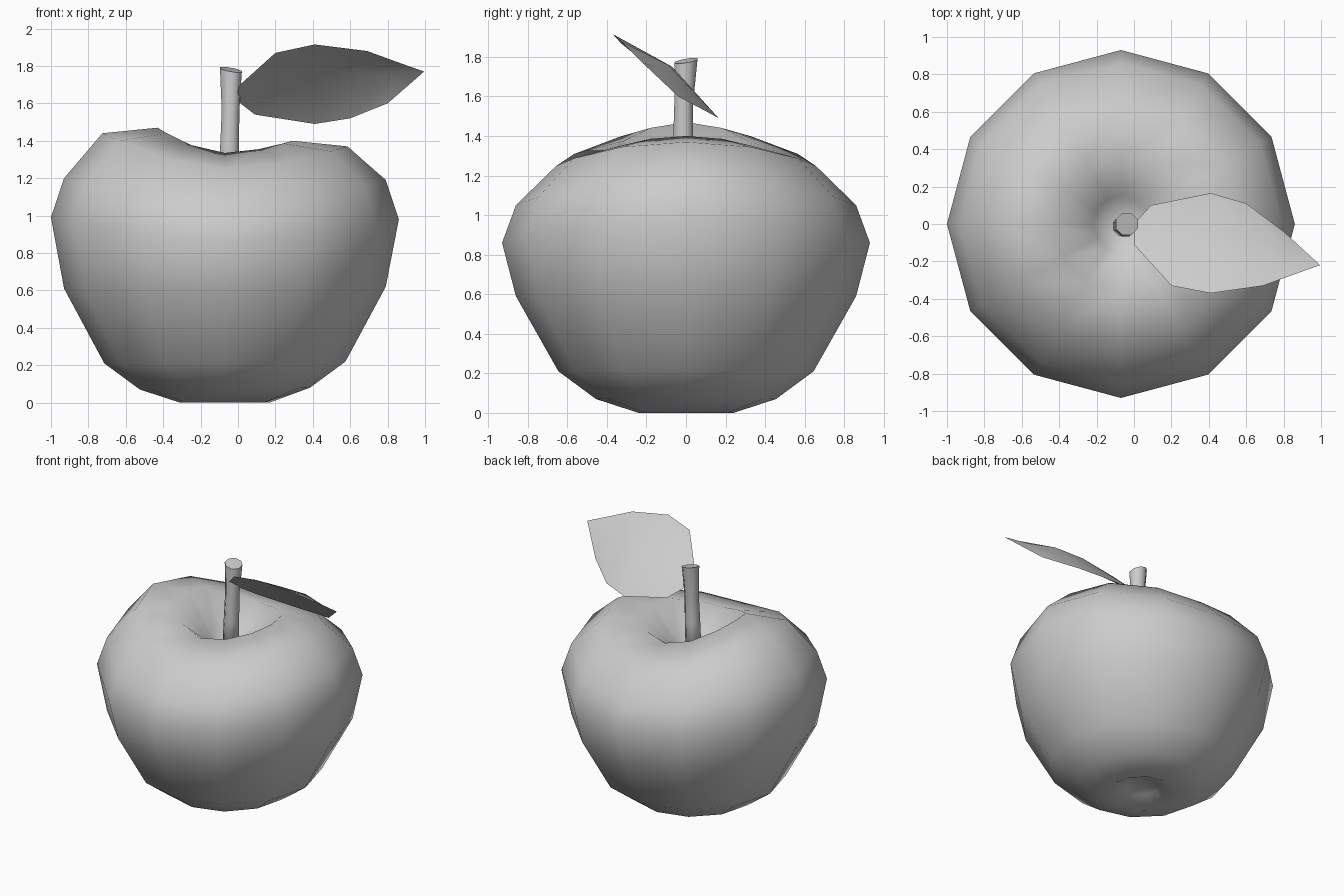
import bpy
import math

if "Cube" in bpy.data.objects:
    bpy.data.objects.remove(bpy.data.objects["Cube"])


def make_object(name, verts, faces):
    mesh = bpy.data.meshes.new(name)
    mesh.from_pydata(verts, [], faces)
    mesh.update()
    for p in mesh.polygons:
        p.use_smooth = True
    obj = bpy.data.objects.new(name, mesh)
    bpy.context.collection.objects.link(obj)
    return obj


def bridge(rows, n):
    """Quads between stacked closed rings of n points."""
    return [(r * n + i, r * n + (i + 1) % n,
             (r + 1) * n + (i + 1) % n, (r + 1) * n + i)
            for r in range(rows - 1) for i in range(n)]


# Apple body: twelve-sided lathe whose shoulders rise to the left and right
# Each ring: radius, z towards +x, z towards -x, z towards front and back
SIDES = 12
CX = -0.07
rings = [
    (0.12, 0.06, 0.06, 0.06),
    (0.24, 0.00, 0.00, 0.00),
    (0.455, 0.08, 0.07, 0.07),
    (0.645, 0.22, 0.21, 0.21),
    (0.86, 0.62, 0.61, 0.59),
    (0.93, 0.98, 0.99, 0.86),
    (0.86, 1.19, 1.20, 1.05),
    (0.655, 1.37, 1.44, 1.25),
    (0.36, 1.40, 1.47, 1.335),
    (0.15, 1.20, 1.22, 1.18),
]
verts = []
for radius, z_right, z_left, z_side in rings:
    for i in range(SIDES):
        a = 2 * math.pi * i / SIDES
        c = math.cos(a)
        z_end = z_right if c > 0 else z_left
        z = z_side + (z_end - z_side) * abs(c) ** 1.7
        verts.append((CX + radius * c, radius * math.sin(a), z))
faces = bridge(len(rings), SIDES)
# Centres of the base dimple and the stem hollow
low, high = len(verts), len(verts) + 1
verts += [(CX, 0, 0.08), (CX, 0, 1.10)]
last = (len(rings) - 1) * SIDES
for i in range(SIDES):
    j = (i + 1) % SIDES
    faces.append((low, j, i))
    faces.append((high, last + i, last + j))
make_object("apple_body", verts, faces)

# Stem: slightly bent rod with a slanted, flared top
N = 8
path = [(-0.06, -0.01, 1.06, 0.058), (-0.045, -0.015, 1.36, 0.055),
        (-0.04, -0.012, 1.56, 0.051), (-0.038, 0.0, 1.78, 0.063)]
verts = []
for k, (x, y, z, r) in enumerate(path):
    slant = 0.25 if k == len(path) - 1 else 0
    for i in range(N):
        a = 2 * math.pi * (i + 0.5) / N
        dx, dy = r * math.cos(a), r * math.sin(a)
        verts.append((x + dx, y + dy, z + slant * (dy - dx) * 0.7))
faces = bridge(len(path), N)
faces.append(tuple(range(N))[::-1])
faces.append(tuple(range((len(path) - 1) * N, len(path) * N)))
stem = make_object("stem", verts, faces)
stem.data.polygons[-1].use_smooth = False

# Leaf: thin arched sheet, as lower edge, midrib and upper edge
lower = [(0, 0, 1.61), (0.09, 0.10, 1.54), (0.41, 0.165, 1.49),
         (0.60, 0.11, 1.52), (0.80, -0.04, 1.60)]
middle = [(0, -0.055, 1.66), (0.15, -0.06, 1.70), (0.41, -0.07, 1.75),
          (0.64, -0.09, 1.76), (0.82, -0.15, 1.75)]
upper = [(0, -0.11, 1.69), (0.20, -0.33, 1.87), (0.41, -0.37, 1.915),
         (0.69, -0.33, 1.88), (0.84, -0.275, 1.825)]
verts = lower + middle + upper + [(0.995, -0.22, 1.77)]
M = len(lower)
faces = [(r * M + i, (r + 1) * M + i, (r + 1) * M + i + 1, r * M + i + 1)
         for r in range(2) for i in range(M - 1)]
tip = 3 * M
faces += [(M - 1, 2 * M - 1, tip), (2 * M - 1, 3 * M - 1, tip)]
make_object("leaf", verts, faces)
